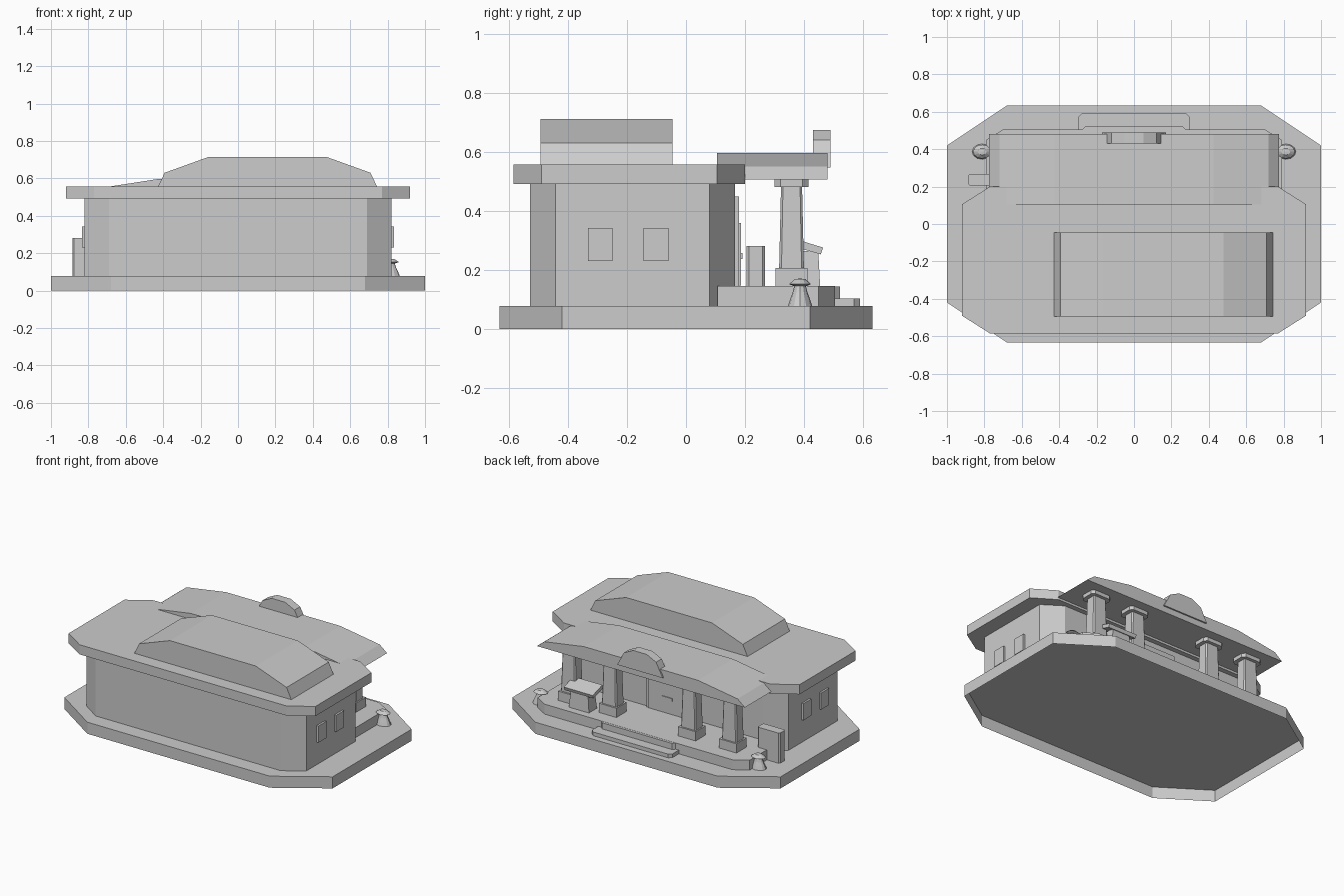
import bpy, bmesh, math
from mathutils import Vector

cube = bpy.data.objects.get("Cube")
if cube:
    bpy.data.objects.remove(cube, do_unlink=True)

GREY = (0.605, 0.605, 0.605, 1)
grey = bpy.data.materials.new("plain_grey")
grey.use_nodes = True
grey.diffuse_color = GREY
grey.node_tree.nodes["Principled BSDF"].inputs["Base Color"].default_value = GREY


def finish(name, bm):
    mesh = bpy.data.meshes.new(name)
    bm.to_mesh(mesh)
    bm.free()
    mesh.materials.append(grey)
    ob = bpy.data.objects.new(name, mesh)
    bpy.context.collection.objects.link(ob)
    return ob


def prism(name, outline, axis, lo, hi, taper=1.0, open_base=False):
    """Extrude a 2D outline along an axis; taper scales the far end."""
    place = {"x": lambda a, b, c: (c, a, b),
             "y": lambda a, b, c: (a, c, b),
             "z": lambda a, b, c: (a, b, c)}[axis]
    ca = sum(p[0] for p in outline) / len(outline)
    cb = sum(p[1] for p in outline) / len(outline)
    bm = bmesh.new()
    near = [bm.verts.new(place(a, b, lo)) for a, b in outline]
    far = [bm.verts.new(place(ca + (a - ca) * taper, cb + (b - cb) * taper, hi))
           for a, b in outline]
    base = bm.faces.new(near)
    bm.faces.new(far)
    n = len(outline)
    for i in range(n):
        j = (i + 1) % n
        bm.faces.new((near[i], near[j], far[j], far[i]))
    bmesh.ops.recalc_face_normals(bm, faces=bm.faces)
    if open_base:
        bmesh.ops.delete(bm, geom=[base], context="FACES_ONLY")
    return finish(name, bm)


def rect(x0, x1, y0, y1):
    return [(x0, y0), (x1, y0), (x1, y1), (x0, y1)]


def octagon(x0, x1, y0, y1, cx, cy):
    return [(x0 + cx, y0), (x1 - cx, y0), (x1, y0 + cy), (x1, y1 - cy),
            (x1 - cx, y1), (x0 + cx, y1), (x0, y1 - cy), (x0, y0 + cy)]


def mirrored(half, centre=0):
    """Complete a right-hand profile (bottom to top) with its mirror image."""
    return ([(centre + a, b) for a, b in half]
            + [(centre - a, b) for a, b in reversed(half)])


# Hollow ground slab, main hall and roof slab
prism("ground_slab", octagon(-1, 1, -0.633, 0.633, 0.32, 0.213), "z", 0, 0.078,
      open_base=True)
prism("hall_walls", octagon(-0.82, 0.82, -0.53, 0.167, 0.13, 0.087), "z", 0.078, 0.495,
      open_base=True)
prism("roof_slab", octagon(-0.92, 0.92, -0.585, 0.2, 0.15, 0.095), "z", 0.492, 0.557)

# Raised roof hump, off centre
prism("roof_hump", mirrored([(0.585, 0.557), (0.55, 0.63), (0.32, 0.713)], 0.158),
      "y", -0.494, -0.045)

# Arched porch roof with its crest
prism("porch_roof", mirrored([(0.775, 0.507), (0.72, 0.551), (0.425, 0.597)]),
      "y", 0.105, 0.48)
prism("porch_crest", mirrored([(0.17, 0.547), (0.12, 0.641), (0.05, 0.675)]),
      "y", 0.43, 0.49)

# Porch floor and steps
prism("porch_floor", [(-0.79, 0.107), (0.79, 0.107), (0.79, 0.45), (0.7, 0.505),
                      (-0.7, 0.505), (-0.79, 0.45)], "z", 0.078, 0.145, open_base=True)
for name, w, y, top in (("lower_step", 0.3, 0.59, 0.103), ("upper_step", 0.28, 0.522, 0.144)):
    prism(name, [(-w, 0.48), (w, 0.48), (w, y - 0.02), (w - 0.02, y),
                 (0.02 - w, y), (-w, y - 0.02)], "z", 0.078, top, open_base=True)

# Porch columns
for i, x in enumerate((-0.6, -0.295, 0.295, 0.6)):
    y = 0.358

    def block(rx, ry, c):
        return octagon(x - rx, x + rx, y - ry, y + ry, c, c)
    prism(f"column_base_{i}", rect(x - 0.065, x + 0.065, y - 0.054, y + 0.054),
          "z", 0.145, 0.207)
    prism(f"column_shaft_{i}", block(0.056, 0.042, 0.008), "z", 0.207, 0.485, 0.85)
    prism(f"column_capital_{i}", block(0.075, 0.058, 0.02), "z", 0.482, 0.507)

# Side windows
for side in (-1, 1):
    for i, y in enumerate((-0.291, -0.102)):
        prism(f"side_window_{side}_{i}", rect(y - 0.042, y + 0.042, 0.23, 0.342),
              "x", side * 0.815, side * 0.833)

# Entrance door with frame and pull bar
prism("door_frame", rect(-0.17, 0.17, 0.145, 0.45), "y", 0.16, 0.18)
prism("door_leaf", rect(-0.15, 0.15, 0.147, 0.36), "y", 0.17, 0.187)
prism("door_pull", rect(-0.03, 0.05, 0.237, 0.257), "y", 0.18, 0.192)

# Display stand with a sloping top
prism("stand_body", rect(0.405, 0.555, 0.37, 0.455), "z", 0.145, 0.265, 0.85)
prism("stand_top", [(0.355, 0.283), (0.457, 0.253), (0.465, 0.276), (0.362, 0.308)],
      "x", 0.37, 0.585)

# Cabinet beside the porch
prism("cabinet", octagon(-0.885, -0.72, 0.205, 0.268, 0.008, 0.008), "z", 0.078, 0.281,
      open_base=True)

# Garden lamps, turned from a profile
LAMP = [(0.041, 0.078), (0.034, 0.1), (0.025, 0.125), (0.02, 0.145),
        (0.037, 0.152), (0.018, 0.169), (0, 0.171)]
for side in (-1, 1):
    bm = bmesh.new()
    verts = [bm.verts.new((r, 0, z)) for r, z in LAMP]
    edges = [bm.edges.new(pair) for pair in zip(verts, verts[1:])]
    bmesh.ops.spin(bm, geom=verts + edges, cent=(0, 0, 0), axis=(0, 0, 1),
                   angle=math.tau, steps=12)
    bmesh.ops.remove_doubles(bm, verts=bm.verts, dist=0.0005)
    bmesh.ops.scale(bm, vec=Vector((1.3, 1, 1)), verts=bm.verts)
    bmesh.ops.translate(bm, vec=Vector((side * 0.812, 0.387, 0)), verts=bm.verts)
    bmesh.ops.recalc_face_normals(bm, faces=bm.faces)
    finish(f"garden_lamp_{side}", bm)
